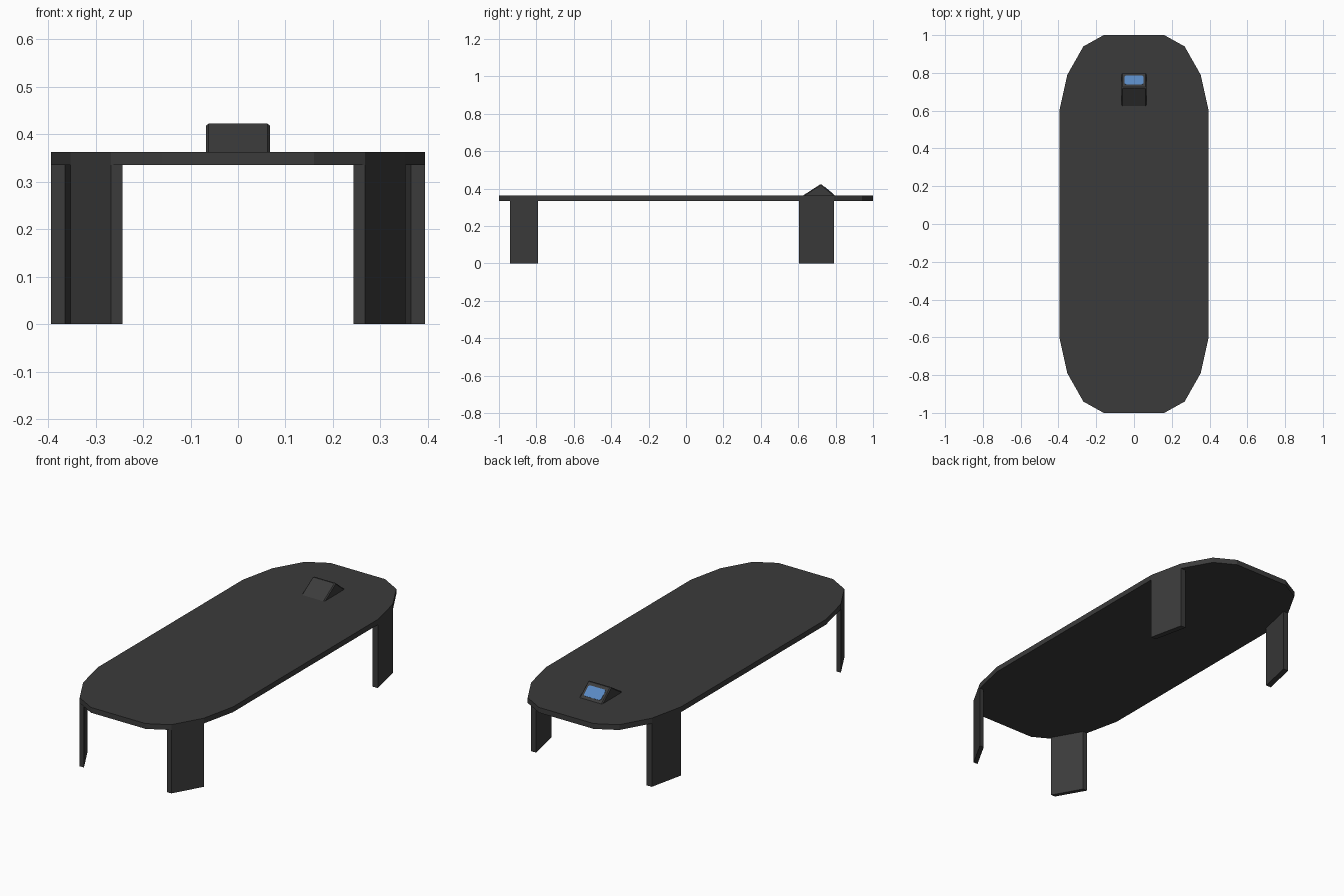
import bpy, bmesh, math
from mathutils import Matrix

if "Cube" in bpy.data.objects:
    bpy.data.objects.remove(bpy.data.objects["Cube"])


def material(name, rgb):
    m = bpy.data.materials.new(name)
    m.diffuse_color = (*rgb, 1)
    m.use_nodes = True
    m.node_tree.nodes["Principled BSDF"].inputs["Base Color"].default_value = m.diffuse_color
    return m


CHARCOAL = material("charcoal", (0.044, 0.044, 0.044))
BLUE = material("screen_blue", (0.10, 0.25, 0.54))


def prism(name, outline, low, high, mat, matrix=Matrix(), bevel=0):
    """Extrude a flat outline along local z, then place it."""
    bm = bmesh.new()
    face = bm.faces.new([bm.verts.new((x, y, low)) for x, y in outline])
    ext = bmesh.ops.extrude_face_region(bm, geom=[face])["geom"]
    verts = [g for g in ext if isinstance(g, bmesh.types.BMVert)]
    bmesh.ops.translate(bm, verts=verts, vec=(0, 0, high - low))
    bmesh.ops.transform(bm, matrix=matrix, verts=bm.verts)
    bmesh.ops.recalc_face_normals(bm, faces=bm.faces)
    if bevel:
        # soften only edges that touch the highest point
        top = max(v.co.z for v in bm.verts)
        edges = [e for e in bm.edges if max(v.co.z for v in e.verts) > top - 1e-4]
        bmesh.ops.bevel(bm, geom=edges, offset=bevel, segments=1, affect='EDGES')
    mesh = bpy.data.meshes.new(name)
    bm.to_mesh(mesh)
    bm.free()
    mesh.materials.append(mat)
    obj = bpy.data.objects.new(name, mesh)
    bpy.context.collection.objects.link(obj)
    return obj


# Table top: one quarter outline mirrored both ways
TOP_LOW, TOP_HIGH = 0.335, 0.363
quarter = [(0.394, 0.605), (0.353, 0.79), (0.268, 0.94), (0.16, 1.0)]
half = quarter + [(-x, y) for x, y in reversed(quarter)]
prism("table_top", half + [(-x, -y) for x, y in half], TOP_LOW, TOP_HIGH, CHARCOAL)

# Legs: slabs that follow one rim segment each
for side, label in ((-1, "left"), (1, "right")):
    for name, a, b, sy, t in (("front", quarter[1], quarter[2], -1, 0.025),
                              ("back", quarter[0], quarter[1], 1, 0.03)):
        pts = [a, b, (b[0] - t, b[1]), (a[0] - t, a[1])]
        prism(f"{name}_{label}_leg", [(side * x, sy * y) for x, y in pts],
              0, TOP_LOW, CHARCOAL)

# Wedge console: triangular profile (y, z) swept along x
yz_to_world = Matrix(((0, 0, 1, 0), (1, 0, 0, 0), (0, 1, 0, 0), (0, 0, 0, 1)))
prism("console", [(0.625, TOP_HIGH), (0.797, TOP_HIGH), (0.721, 0.425)],
      -0.067, 0.067, CHARCOAL, yz_to_world, bevel=0.005)

# Screen: thin plate with clipped corners on the rear slope
w, h, c = 0.05, 0.030, 0.007
corner = [(w, h - c), (w - c, h)]
upper = corner + [(-x, y) for x, y in reversed(corner)]
place = Matrix.Translation((0, 0.762, 0.3916)) @ Matrix.Rotation(-math.atan2(0.062, 0.076), 4, 'X')
prism("screen", upper + [(-x, -y) for x, y in upper], -0.003, 0.0015, BLUE, place)
